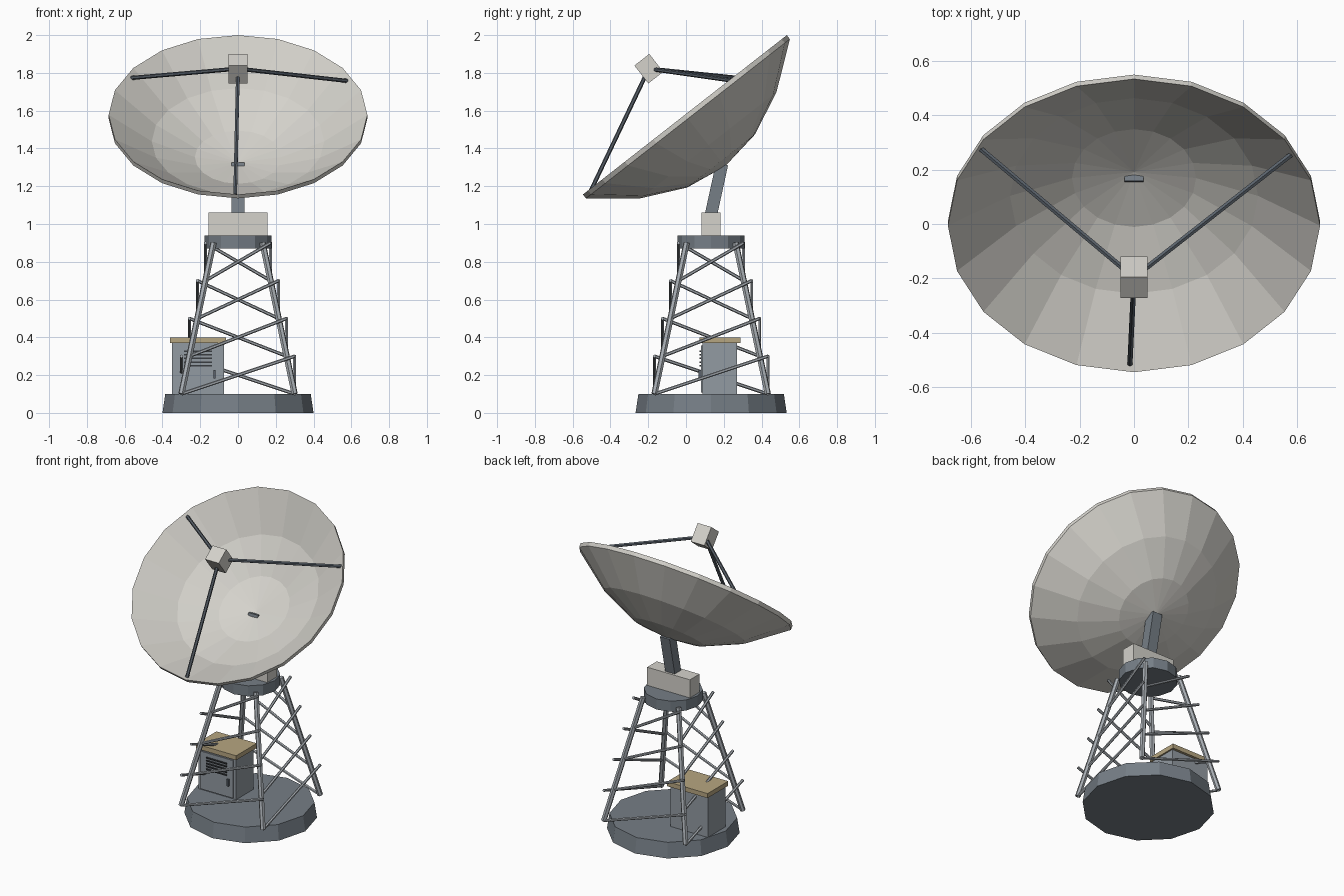
import bpy, bmesh
from math import radians, cos, sin
from mathutils import Matrix, Vector

cube = bpy.data.objects.get("Cube")
if cube:
    bpy.data.objects.remove(cube, do_unlink=True)


def material(name, r, g, b):
    m = bpy.data.materials.new(name)
    m.use_nodes = True
    m.diffuse_color = (r, g, b, 1)
    m.node_tree.nodes["Principled BSDF"].inputs["Base Color"].default_value = (r, g, b, 1)
    return m


WHITE = material("warm white", 0.66, 0.645, 0.6)
SLATE = material("slate grey", 0.18, 0.21, 0.24)
STEEL = material("light steel", 0.38, 0.41, 0.44)
DARK = material("dark steel", 0.10, 0.12, 0.145)
CABINET = material("cabinet grey", 0.29, 0.325, 0.36)
TAN = material("tan roof", 0.47, 0.38, 0.22)
BLACK = material("vent black", 0.04, 0.045, 0.05)


def finish(name, bm, mat, matrix=Matrix()):
    bmesh.ops.recalc_face_normals(bm, faces=bm.faces)
    me = bpy.data.meshes.new(name)
    bm.to_mesh(me)
    bm.free()
    me.materials.append(mat)
    ob = bpy.data.objects.new(name, me)
    ob.matrix_world = matrix
    bpy.context.collection.objects.link(ob)
    return ob


def box(name, center, size, mat, tilt=0):
    bm = bmesh.new()
    bmesh.ops.create_cube(bm, size=1, matrix=Matrix.Diagonal((*size, 1)))
    return finish(name, bm, mat, Matrix.Translation(center) @ Matrix.Rotation(tilt, 4, "X"))


def drum(name, center, r1, r2, height, mat, sides=12):
    bm = bmesh.new()
    bmesh.ops.create_cone(bm, cap_ends=True, segments=sides, radius1=r1, radius2=r2, depth=height)
    return finish(name, bm, mat, Matrix.Translation(center))


def rod(name, a, b, radius, mat, sides=6):
    a, b = Vector(a), Vector(b)
    ob = drum(name, (0, 0, 0), radius, radius, (b - a).length, mat, sides)
    turn = (b - a).to_track_quat("Z", "Y").to_matrix().to_4x4()
    ob.matrix_world = Matrix.Translation((a + b) / 2) @ turn
    return ob


CY = 0.133  # tower axis

# Foundation and tower cap
drum("foundation", (0, CY, 0.05), 0.4, 0.385, 0.1, SLATE)
drum("tower_cap", (0, CY, 0.905), 0.178, 0.178, 0.07, SLATE)

# Tower legs and diagonal braces, one brace per side on each level
corners = [(-1, -1), (1, -1), (1, 1), (-1, 1)]


def tower_point(corner, half, z):
    return corner[0] * half, CY + corner[1] * half, z


def half_width(z):
    return 0.3 - 0.2125 * (z - 0.1)


for i, c in enumerate(corners):
    rod(f"tower_leg_{i}", tower_point(c, 0.3, 0.1), tower_point(c, half_width(0.9), 0.9), 0.017, STEEL)
    for level in range(4):
        z = 0.1 + 0.2 * level
        h = half_width(z)
        rod(f"brace_{i}_{level}", tower_point(c, h, z),
            tower_point(corners[(i + 1) % 4], h, z + 0.2), 0.009, STEEL)

# Mount and tilted arm
box("mount_block", (0, CY, 1.0), (0.314, 0.1, 0.12), WHITE)
box("dish_arm", (0, 0.154, 1.149), (0.07, 0.065, 0.345), SLATE, radians(-12.3))

# Dish: closed paraboloid shell turned around its axis
TILT = radians(38)
frame = Matrix.Translation((0, -0.006, 1.578)) @ Matrix.Rotation(TILT, 4, "X")
R, DEPTH, THICK = 0.685, 0.32, 0.026
inner = [(R * k / 3, DEPTH * ((k / 3) ** 2 - 1)) for k in range(4)]
profile = inner + [(r, w - THICK) for r, w in reversed(inner)]
bm = bmesh.new()
verts = [bm.verts.new((r, 0, w)) for r, w in profile]
edges = [bm.edges.new(pair) for pair in zip(verts, verts[1:])]
bmesh.ops.spin(bm, geom=verts + edges, cent=(0, 0, 0), axis=(0, 0, 1),
               angle=radians(360), steps=20)
bmesh.ops.remove_doubles(bm, verts=bm.verts, dist=0.0005)
finish("dish", bm, WHITE, frame)

# Feed box and its three struts
feed = frame @ Vector((0, 0, 0.31))
box("feed_box", feed, (0.1, 0.1, 0.12), WHITE, TILT)
for i in range(3):
    a = radians(28.7 + 120 * i)
    rod(f"feed_strut_{i}", feed, frame @ Vector((0.66 * cos(a), 0.66 * sin(a), -0.02)), 0.011, DARK)

# Equipment cabinet with roof, door, vents and handle
CX, FRONT = -0.212, 0.087
box("cabinet_body", (CX, 0.179, 0.235), (0.275, 0.184, 0.27), CABINET)
box("cabinet_roof", (CX, 0.18, 0.385), (0.296, 0.216, 0.03), TAN)
box("cabinet_door", (CX, FRONT - 0.003, 0.232), (0.235, 0.008, 0.25), CABINET)
for i in range(5):
    box(f"vent_slat_{i}", (CX, FRONT - 0.01, 0.25 + 0.019 * i), (0.15, 0.009, 0.008), BLACK)
box("door_handle", (-0.125, FRONT - 0.012, 0.205), (0.012, 0.016, 0.045), DARK)
